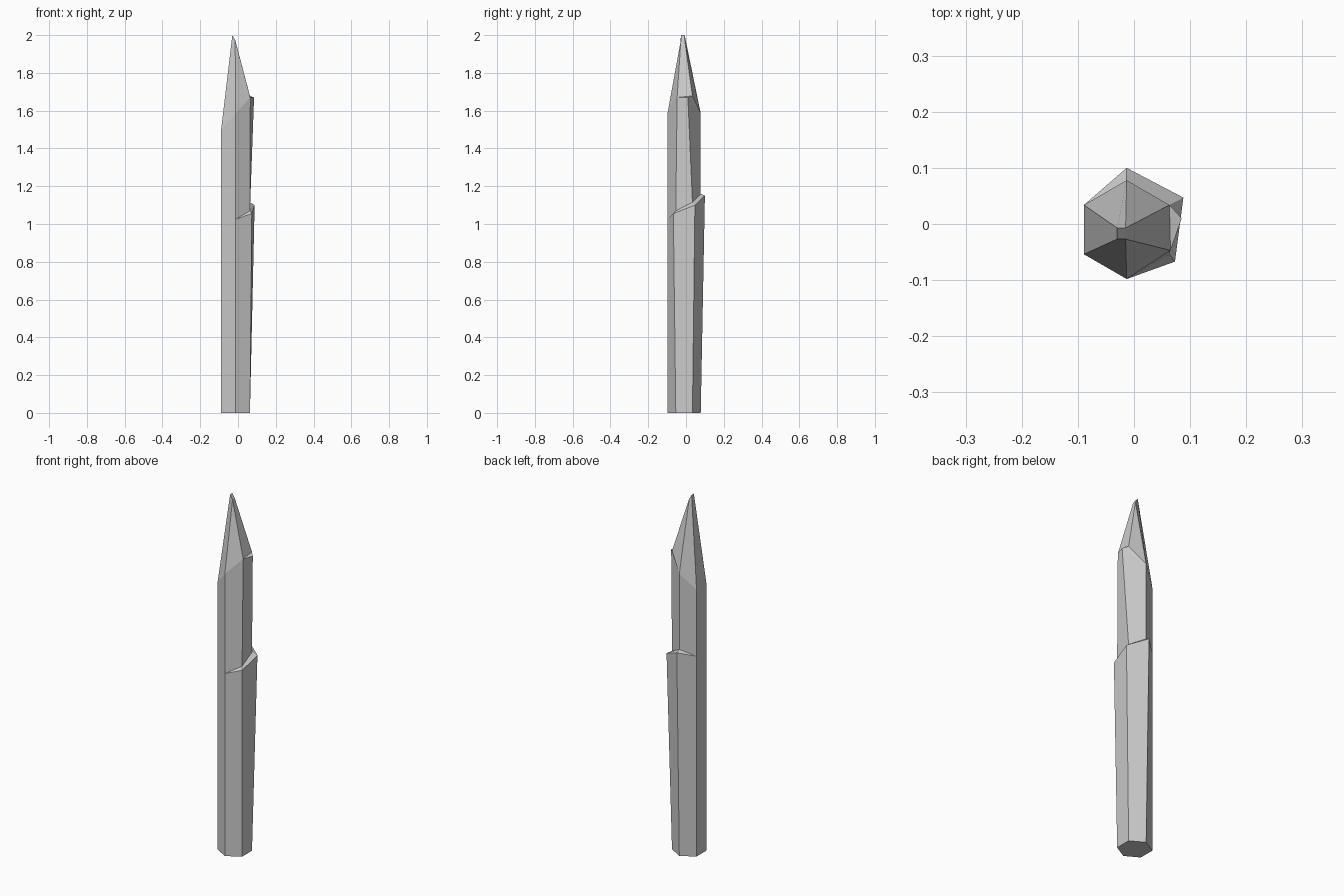
import bpy, bmesh
from math import cos, sin, radians

if "Cube" in bpy.data.objects:
    bpy.data.objects.remove(bpy.data.objects["Cube"])

CX, CY, R = -0.013, -0.01, 0.088


def ring(heights, moved=None):
    """Hexagon, counter-clockwise: back right, back, back left, front left, front, front right."""
    pts = []
    for k in range(6):
        a = radians(30 + 60 * k)
        x, y = CX + R * cos(a), CY + R * sin(a)
        if moved and k in moved:
            x, y = moved[k]
        pts.append((x, y, heights[k]))
    return pts


L, Rt = -0.03, -0.015
rings = [
    # foot
    ring([0] * 6),
    # flared lower shaft, then chipped ledge back to the plain hexagon
    ring([1.10, 1.15, 1.125, 1.07, 1.025, 1.055],
         {0: (0.088, 0.047), 1: (-0.013, 0.1), 5: (0.073, -0.067)}),
    ring([1.115, 1.16, 1.125, 1.07, 1.025, 1.07]),
    # upper shaft with one corner pulled out, then slanted shoulder
    ring([1.67, 1.585, 1.50, 1.50, 1.585, 1.67],
         {0: (0.085, 0.01), 5: (0.065, -0.047)}),
    ring([1.678, 1.585, 1.50, 1.50, 1.585, 1.67], {5: (0.065, -0.047)}),
    # small slanted tip
    [(Rt, -0.007, 1.975), (Rt, -0.007, 1.975), (L, -0.007, 2),
     (L, -0.027, 2), (Rt, -0.027, 1.975), (Rt, -0.027, 1.975)],
]

bm = bmesh.new()
loops = [[bm.verts.new(p) for p in r] for r in rings]
bm.faces.new(loops[0][::-1])
bm.faces.new(loops[-1])
for lo, hi in zip(loops, loops[1:]):
    for k in range(6):
        n = (k + 1) % 6
        bm.faces.new((lo[k], lo[n], hi[n], hi[k]))
# weld the corners where a ledge runs out flush
bmesh.ops.remove_doubles(bm, verts=bm.verts, dist=0.0005)
bmesh.ops.recalc_face_normals(bm, faces=bm.faces)

mesh = bpy.data.meshes.new("sharpened_stake")
bm.to_mesh(mesh)
bm.free()
stake = bpy.data.objects.new("sharpened_stake", mesh)
bpy.context.collection.objects.link(stake)
